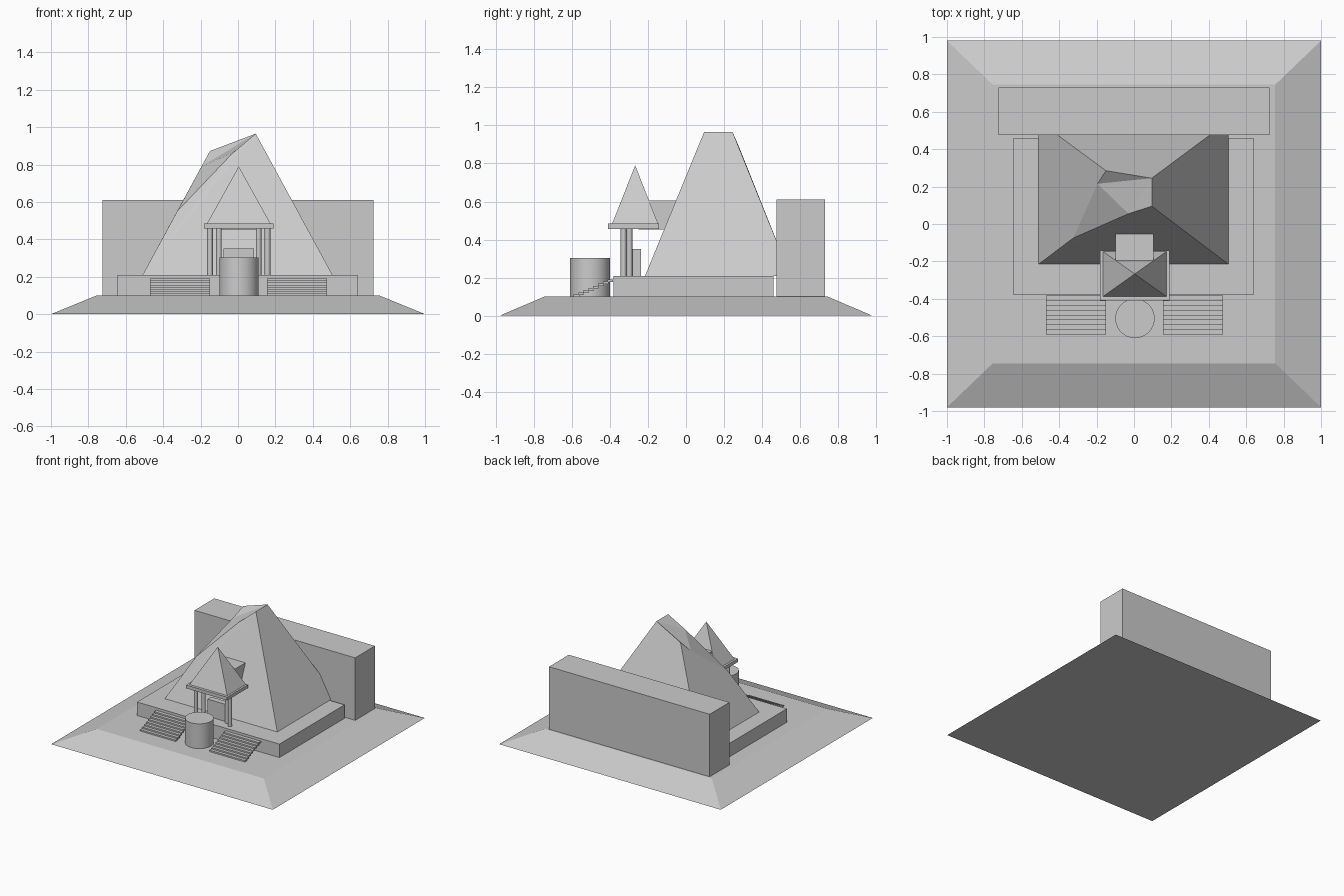
import bpy


def mesh(name, verts, faces):
    me = bpy.data.meshes.new(name)
    me.from_pydata(verts, [], faces)
    me.update()
    ob = bpy.data.objects.new(name, me)
    bpy.context.collection.objects.link(ob)
    return ob


def taper(name, x0, x1, y0, y1, z0, z1, inset_x=0, inset_y=0):
    """Box whose top is inset on each side."""
    a, b = inset_x, inset_y
    v = [(x0, y0, z0), (x1, y0, z0), (x1, y1, z0), (x0, y1, z0),
         (x0 + a, y0 + b, z1), (x1 - a, y0 + b, z1),
         (x1 - a, y1 - b, z1), (x0 + a, y1 - b, z1)]
    sides = [(i, (i + 1) % 4, (i + 1) % 4 + 4, i + 4) for i in range(4)]
    return mesh(name, v, [(3, 2, 1, 0), (4, 5, 6, 7)] + sides)


def cylinder(name, x, y, r, z0, z1, n):
    bpy.ops.mesh.primitive_cylinder_add(vertices=n, radius=r, depth=z1 - z0,
                                        location=(x, y, (z0 + z1) / 2))
    ob = bpy.context.object
    ob.name = name
    bpy.ops.object.shade_smooth_by_angle(angle=0.6)
    return ob


# Ground, terrace and rear wall
taper("sloped_base", -1, 1, -0.98, 0.98, 0, 0.1, 0.245, 0.235)
taper("terrace", -0.645, 0.64, -0.38, 0.46, 0.1, 0.21)
taper("rear_wall", -0.725, 0.725, 0.475, 0.73, 0.1, 0.61)

# Main pyramid with its broken upper left corner
mesh("broken_pyramid",
     [(-0.51, -0.215, 0.21), (0.505, -0.215, 0.21),
      (0.505, 0.55, 0.21), (-0.51, 0.55, 0.21),
      (0.095, 0.095, 0.965), (0.095, 0.245, 0.965),
      (-0.15, 0.285, 0.872), (-0.195, 0.215, 0.79),
      (-0.325, -0.075, 0.55), (-0.03, 0.055, 0.86)],
     [(3, 2, 1, 0), (0, 1, 4), (0, 4, 9), (0, 9, 8), (1, 2, 5, 4),
      (2, 3, 6, 5), (3, 0, 8, 7, 6), (6, 7, 5), (7, 9, 5),
      (9, 4, 5), (7, 8, 9)])

# Porch: roof slab, pointed roof, link to the pyramid, altar, columns
taper("porch_slab", -0.183, 0.19, -0.41, -0.142, 0.457, 0.484)
mesh("porch_roof",
     [(-0.166, -0.388, 0.484), (0.174, -0.388, 0.484),
      (0.174, -0.147, 0.484), (-0.166, -0.147, 0.484), (0.004, -0.267, 0.79)],
     [(3, 2, 1, 0), (0, 1, 4), (1, 2, 4), (2, 3, 4), (3, 0, 4)])
taper("porch_link", -0.098, 0.104, -0.25, -0.05, 0.453, 0.605)
taper("altar", -0.077, 0.085, -0.285, -0.237, 0.21, 0.35)
for side in (-1, 1):
    for label, dx, y in (("outer", 0.154, -0.328), ("inner", 0.106, -0.297)):
        cylinder("%s_column" % label, 0.004 + side * dx, y, 0.015,
                 0.21, 0.458, 12)

# Round plinth in front
cylinder("round_plinth", 0.005, -0.505, 0.105, 0.1, 0.302, 40)

# Two flights of thin stair treads
STEPS = 8
for x0 in (-0.47, 0.155):
    for i in range(STEPS):
        y = -0.59 + i * 0.0255
        z = 0.099 + i * 0.0113
        taper("stair_tread", x0, x0 + 0.32, y, y + 0.029, z, z + 0.0125)
